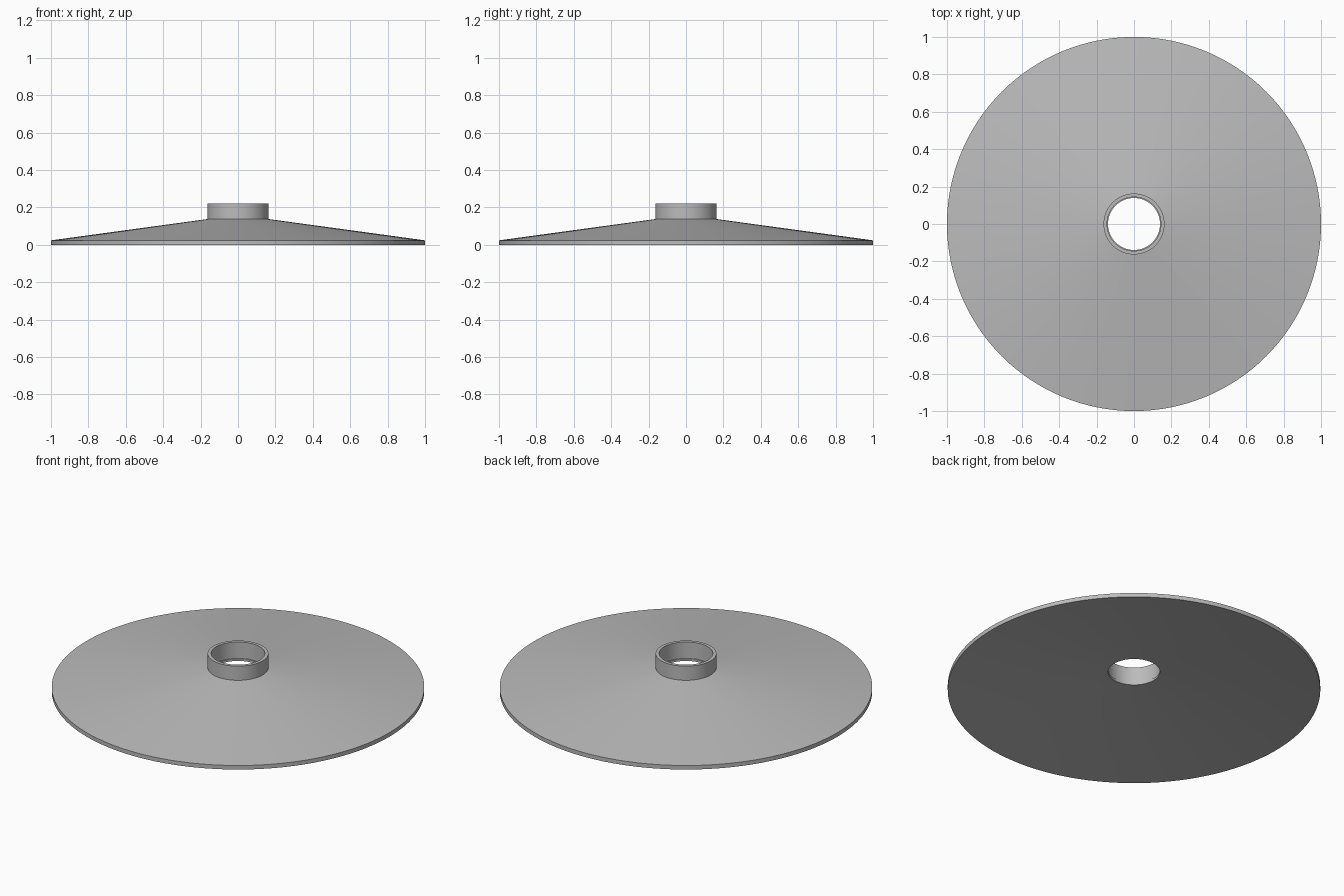
import bpy
import bmesh
import math

cube = bpy.data.objects.get("Cube")
if cube:
    bpy.data.objects.remove(cube, do_unlink=True)

SEGMENTS = 128
GREY = (0.5, 0.5, 0.5, 1.0)

grey = bpy.data.materials.new("plain grey")
grey.use_nodes = True
grey.diffuse_color = GREY
grey.node_tree.nodes["Principled BSDF"].inputs["Base Color"].default_value = GREY


def lathe(name, profile):
    """Turn a closed (radius, height) profile around the z axis."""
    bm = bmesh.new()
    verts = [bm.verts.new((r, 0, z)) for r, z in profile]
    edges = [bm.edges.new((v, verts[i - 1])) for i, v in enumerate(verts)]
    bmesh.ops.spin(bm, geom=verts + edges, cent=(0, 0, 0), axis=(0, 0, 1),
                   angle=math.tau, steps=SEGMENTS, use_merge=True)
    bmesh.ops.remove_doubles(bm, verts=bm.verts, dist=0.0001)
    bmesh.ops.recalc_face_normals(bm, faces=bm.faces)
    mesh = bpy.data.meshes.new(name)
    bm.to_mesh(mesh)
    bm.free()
    mesh.materials.append(grey)
    obj = bpy.data.objects.new(name, mesh)
    bpy.context.collection.objects.link(obj)
    bpy.ops.object.select_all(action="DESELECT")
    obj.select_set(True)
    bpy.context.view_layer.objects.active = obj
    bpy.ops.object.shade_smooth_by_angle(angle=math.radians(30))
    return obj


# Thin hollow cone, collar and small inner lip in one continuous wall
lathe("conical_shade", [
    (1.0, 0.0), (1.0, 0.024),        # outer rim
    (0.163, 0.138), (0.163, 0.222),  # top slope and collar
    (0.144, 0.222), (0.144, 0.125),  # collar bore
    (0.139, 0.125), (0.139, 0.112),  # lip at the opening
    (0.163, 0.112),                  # flat ring under the collar
])
